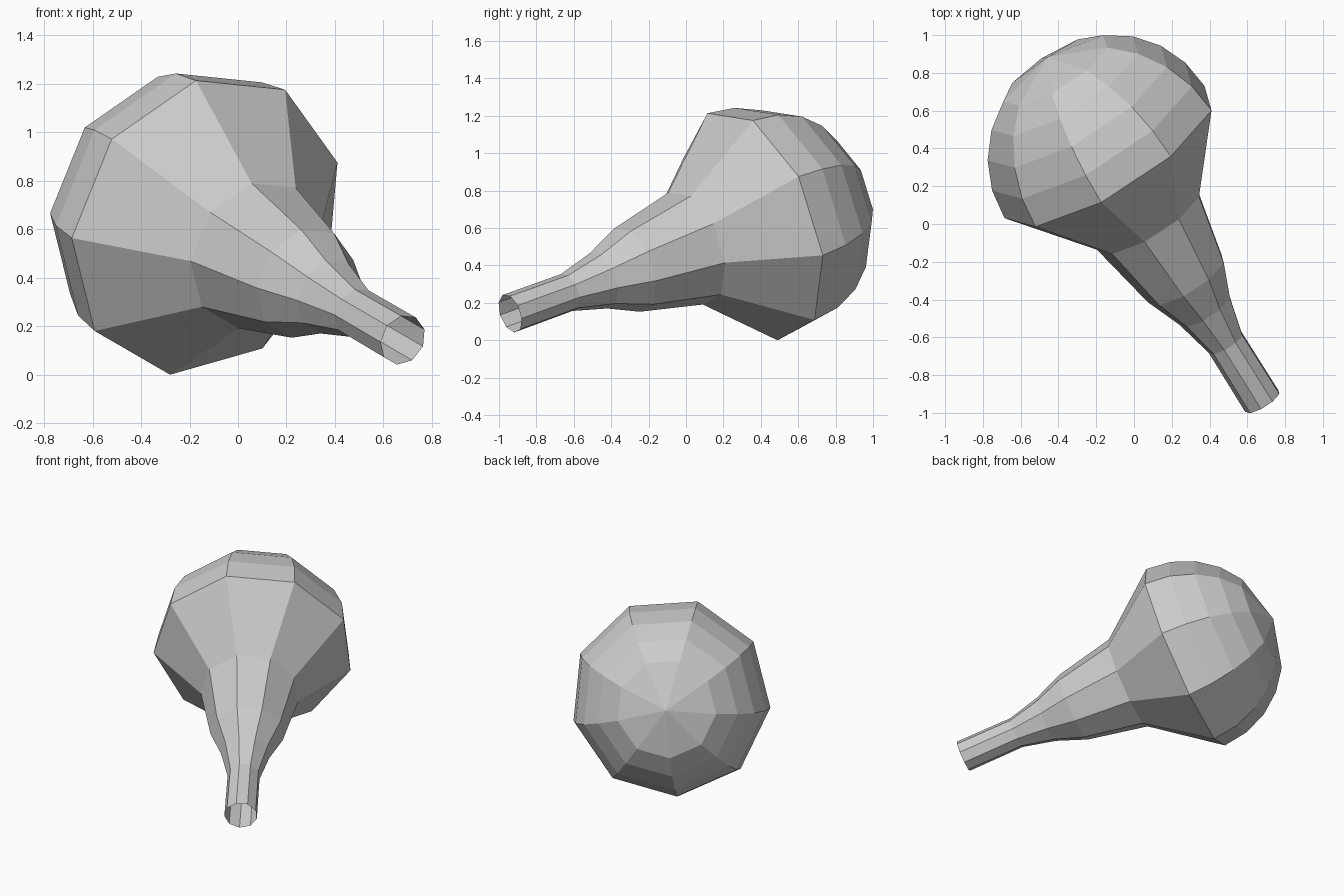
import bpy, bmesh, math
from mathutils import Vector

if "Cube" in bpy.data.objects:
    bpy.data.objects.remove(bpy.data.objects["Cube"])

SIDES = 9
mouth = Vector((0.68, -0.94, 0.145))            # centre of the open neck end
axis = Vector((-0.506, 0.811, 0.295)).normalized()
u = Vector((-0.062, -0.384, 0.921))             # direction of the first edge row
u = (u - axis * u.dot(axis)).normalized()
w = axis.cross(u)

# neck and shoulder profile: (distance along axis, radius)
profile = [(0, 0.107), (0.383, 0.105), (0.60, 0.158), (0.796, 0.237), (1.191, 0.319)]
# domed bulb end
R, C = 0.647, 1.602
profile += [(C + R * math.sin(math.radians(a)), R * math.cos(math.radians(a)))
            for a in (0, 15, 30, 45, 60)]

bm = bmesh.new()
rings = []
for t, r in profile:
    ring = []
    for i in range(SIDES):
        a = 2 * math.pi * i / SIDES
        ring.append(bm.verts.new(mouth + axis * t + (u * math.cos(a) + w * math.sin(a)) * r))
    rings.append(ring)
for a, b in zip(rings, rings[1:]):
    for i in range(SIDES):
        j = (i + 1) % SIDES
        bm.faces.new((a[i], a[j], b[j], b[i]))

# closing fan at the tip of the dome; the neck stays open
tip = bm.verts.new(mouth + axis * (C + R))
for i in range(SIDES):
    bm.faces.new((rings[-1][i], rings[-1][(i + 1) % SIDES], tip))

# rest exactly on the ground
low = min(v.co.z for v in bm.verts)
for v in bm.verts:
    v.co.z -= low

mesh = bpy.data.meshes.new("bulb")
bm.to_mesh(mesh)
bm.free()
bpy.context.collection.objects.link(bpy.data.objects.new("bulb", mesh))
